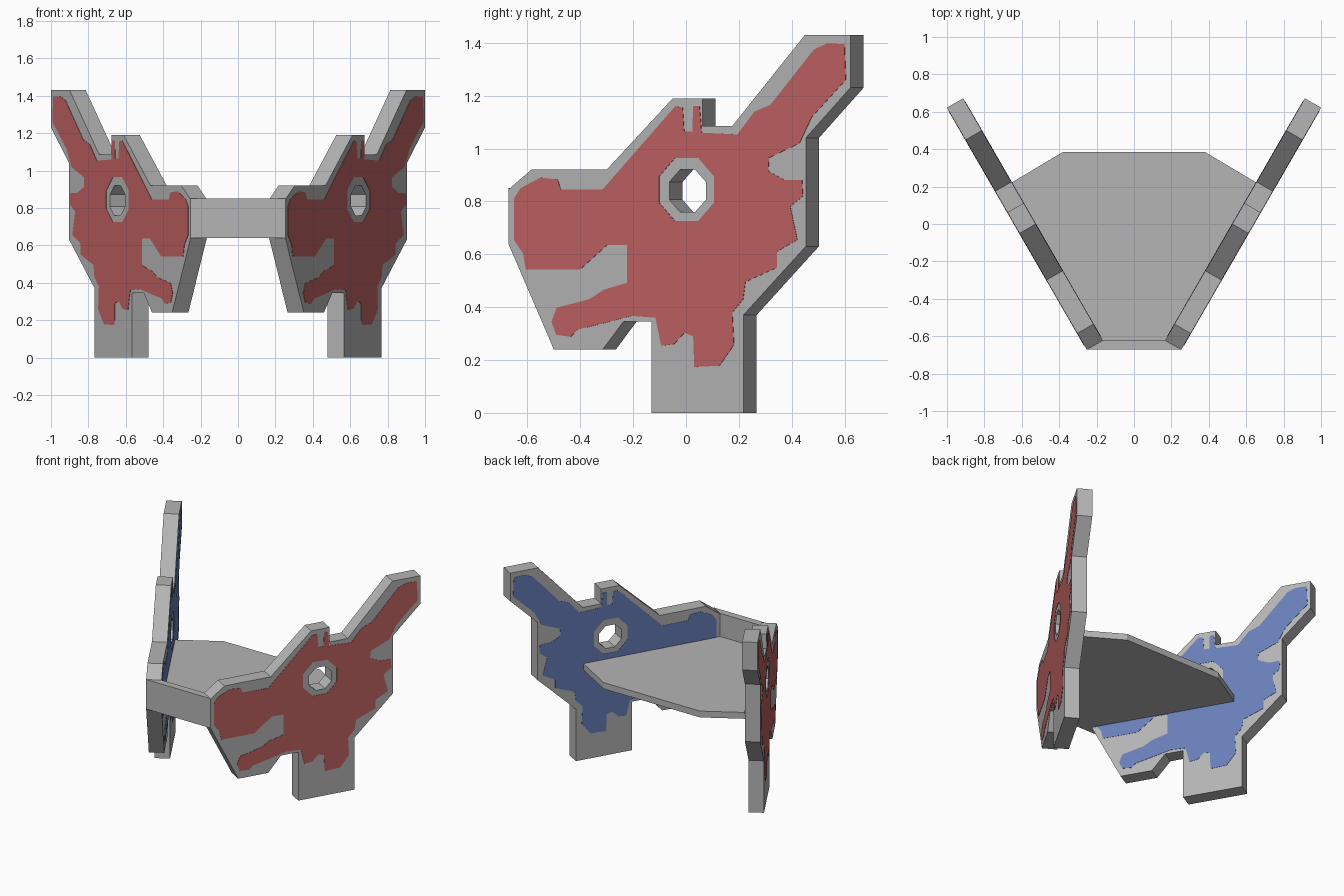
import bpy, bmesh, math
from mathutils import Matrix, Vector

if "Cube" in bpy.data.objects:
    bpy.data.objects.remove(bpy.data.objects["Cube"])


def material(name, rgb):
    m = bpy.data.materials.new(name)
    m.diffuse_color = (*rgb, 1)
    m.use_nodes = True
    m.node_tree.nodes["Principled BSDF"].inputs["Base Color"].default_value = m.diffuse_color
    return m


GREY = material("grey body", (0.46, 0.46, 0.46))
RED = material("red paint", (0.52, 0.12, 0.12))
BLUE = material("blue paint", (0.14, 0.21, 0.49))

THICK = 0.1
OUT = Vector((math.cos(math.radians(30)), -0.5, 0))      # outward panel normal
ALONG = Vector((math.tan(math.radians(30)), 1, 0))       # per unit of y
ORIGIN = Vector((0.253, -0.672, 0)) + ALONG * 0.672      # outer face at y = 0


def slab(name, loops, near, far, frame, mat):
    """Extrude closed outlines (first outer, then holes) between two depths."""
    cu = bpy.data.curves.new(name, 'CURVE')
    cu.dimensions = '2D'
    cu.fill_mode = 'BOTH'
    cu.extrude = (far - near) / 2
    for pts in loops:
        sp = cu.splines.new('POLY')
        sp.points.add(len(pts) - 1)
        for p, (a, b) in zip(sp.points, pts):
            p.co = (a, b, 0, 1)
        sp.use_cyclic_u = True
    tmp = bpy.data.objects.new(name + "_outline", cu)
    bpy.context.collection.objects.link(tmp)
    dg = bpy.context.evaluated_depsgraph_get()
    me = bpy.data.meshes.new_from_object(tmp.evaluated_get(dg))
    bpy.data.objects.remove(tmp)
    me.transform(frame @ Matrix.Translation((0, 0, (near + far) / 2)))
    bm = bmesh.new()
    bm.from_mesh(me)
    bmesh.ops.remove_doubles(bm, verts=bm.verts, dist=1e-5)
    bmesh.ops.recalc_face_normals(bm, faces=bm.faces)
    for f in bm.faces:
        f.smooth = False
        f.material_index = 0
    bm.to_mesh(me)
    bm.free()
    me.materials.clear()
    me.materials.append(mat)
    ob = bpy.data.objects.new(name, me)
    bpy.context.collection.objects.link(ob)
    return ob


def octagon(cy, cz, r):
    """Octagon with flat top, foreshortened to the panel's y scale."""
    R = r / math.cos(math.pi / 8)
    return [(cy + 0.866 * R * math.cos(math.pi / 8 + i * math.pi / 4),
             cz + R * math.sin(math.pi / 8 + i * math.pi / 4)) for i in range(8)]


# Side panel outline (y, z) on its outer face
PANEL = [(-.672, .64), (-.672, .845), (-.585, .92), (-.30, .92), (-.05, 1.19),
         (.062, 1.19), (.062, 1.085), (.175, 1.085), (.45, 1.43), (.622, 1.43),
         (.622, 1.23), (.453, 1.04), (.453, .63), (.217, .37), (.217, 0),
         (-.13, 0), (-.13, .345), (-.237, .345), (-.315, .24), (-.5, .24)]

# Painted splash outline (y, z)
PAINT = [(-.65, .81), (-.625, .85), (-.55, .89), (-.485, .883), (-.473, .845),
         (-.315, .845), (-.21, .965), (-.04, 1.16), (-.012, 1.155), (-.006, 1.065),
         (.025, 1.065), (.028, 1.16), (.052, 1.16), (.06, 1.06), (.195, 1.053),
         (.26, 1.14), (.32, 1.165), (.485, 1.375), (.535, 1.398), (.6, 1.395),
         (.605, 1.26), (.475, 1.117), (.43, 1.02), (.315, .965), (.312, .915),
         (.375, .88), (.44, .88), (.443, .82), (.395, .78), (.422, .655),
         (.345, .61), (.345, .55), (.225, .495), (.217, .43), (.176, .38),
         (.182, .257), (.127, .178), (.032, .174), (.028, .29), (-.005, .303),
         (-.045, .26), (-.093, .254), (-.115, .36), (-.205, .367), (-.32, .337),
         (-.41, .315), (-.435, .288), (-.49, .295), (-.508, .345), (-.488, .398),
         (-.365, .43), (-.31, .466), (-.222, .492), (-.222, .636), (-.297, .636),
         (-.4, .542), (-.605, .542), (-.615, .602), (-.65, .655)]

# Two mirrored side panels, painted red outside and blue inside
for side, sx in (("right", 1), ("left", -1)):
    frame = Matrix.Identity(4)
    for i, v in enumerate((ALONG, Vector((0, 0, 1)), OUT, ORIGIN)):
        for r in range(3):
            frame[r][i] = v[r]
    frame = Matrix.Diagonal((sx, 1, 1, 1)) @ frame
    slab(side + "_panel", [PANEL, octagon(.006, .84, .08)], -THICK, 0, frame, GREY)
    ring = octagon(.003, .845, .12)
    slab(side + "_outer_paint", [PAINT, ring], -.001, .002, frame, RED)
    slab(side + "_inner_paint", [PAINT, ring], -THICK - .002, -THICK + .001, frame, BLUE)

# Front bar, mitred between the panels
slab("front_bar", [[(-.253, -.672), (.253, -.672), (.166, -.622), (-.166, -.622)]],
     .64, .85, Matrix.Identity(4), GREY)

# Flat seat, wedged between the panels
slab("seat", [[(-.18, -.635), (.18, -.635), (.665, .215), (.38, .385),
               (-.38, .385), (-.665, .215)]],
     .64, .685, Matrix.Identity(4), GREY)
